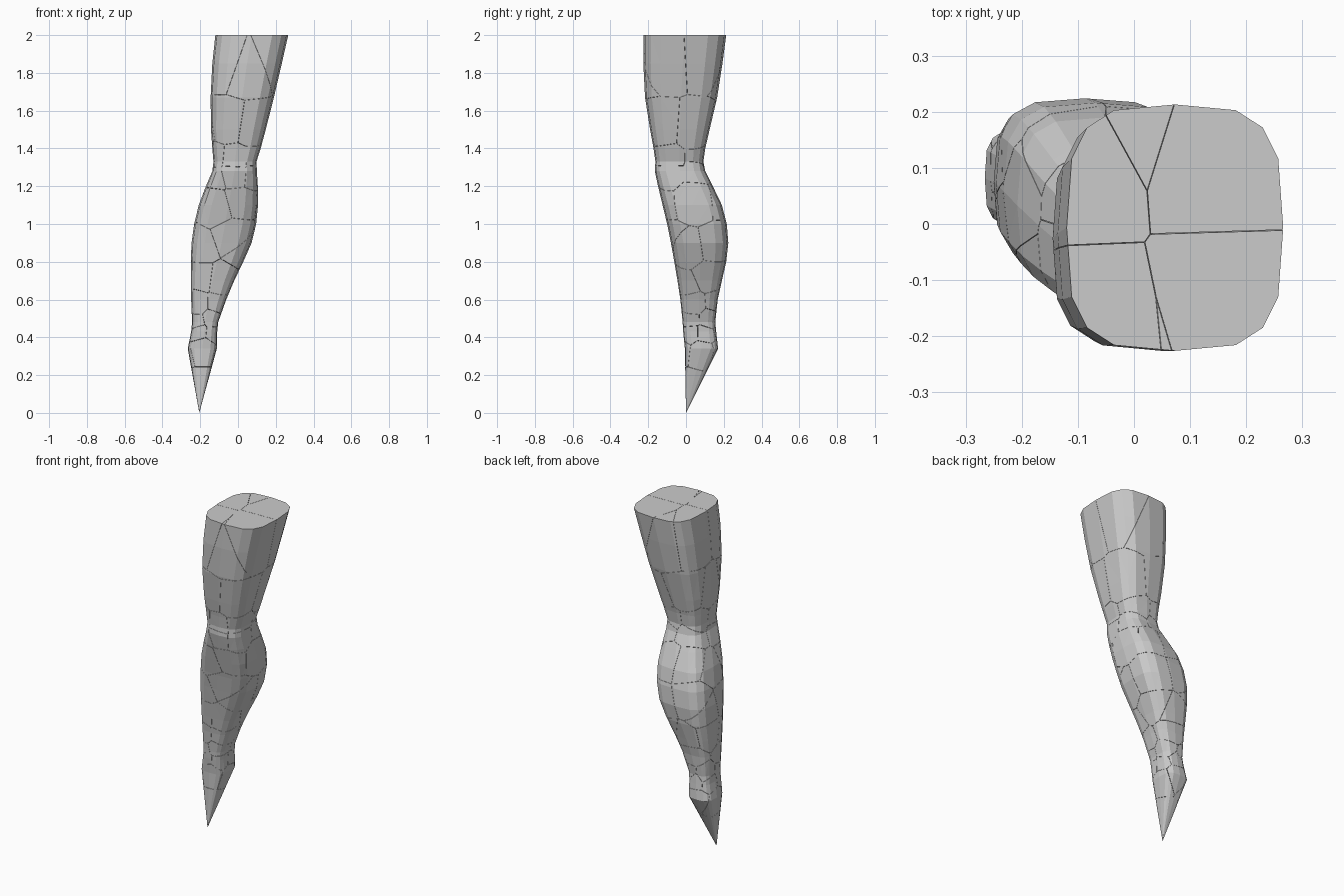
import bpy, bmesh, math, random
from mathutils import Vector

if "Cube" in bpy.data.objects:
    bpy.data.objects.remove(bpy.data.objects["Cube"])

random.seed(4)

# Leg silhouette: z, x min, x max, y min, y max
RINGS = [
    (2.00, -.120, .266, -.226, .213), (1.85, -.136, .232, -.226, .193),
    (1.67, -.145, .190, -.217, .165), (1.50, -.143, .147, -.190, .125),
    (1.40, -.136, .120, -.172, .102), (1.33, -.130, .098, -.162, .092),
    (1.28, -.136, .100, -.165, .102), (1.20, -.170, .105, -.148, .142),
    (1.10, -.208, .106, -.124, .190), (1.00, -.232, .096, -.100, .216),
    (0.90, -.246, .072, -.080, .224), (0.80, -.250, .028, -.062, .213),
    (0.70, -.250, -.020, -.045, .190), (0.60, -.248, -.062, -.030, .168),
    (0.48, -.243, -.105, -.018, .155), (0.43, -.248, -.110, -.015, .160),
    (0.34, -.266, -.112, -.006, .170)]
TIP = Vector((-.205, 0, 0))
SIDES = 16


def section(ring, scale=1.0):
    """Rounded-square cross-section filling the ring's extents."""
    z, x0, x1, y0, y1 = ring
    pts = []
    for i in range(SIDES):
        a = 2 * math.pi * i / SIDES
        c, s = math.cos(a), math.sin(a)
        u = math.copysign(abs(c) ** .6, c)
        v = math.copysign(abs(s) ** .6, s)
        pts.append(Vector(((x0 + x1) / 2 + u * scale * (x1 - x0) / 2,
                           (y0 + y1) / 2 + v * scale * (y1 - y0) / 2, z)))
    return pts


# Solid leg, lofted from thigh to pointed foot
leg = bmesh.new()
loops = [[leg.verts.new(p) for p in section(r)] for r in RINGS]
tip = leg.verts.new(TIP)
leg.faces.new(loops[0])
for a, b in zip(loops, loops[1:]):
    for i in range(SIDES):
        j = (i + 1) % SIDES
        leg.faces.new((a[i], b[i], b[j], a[j]))
for i in range(SIDES):
    leg.faces.new((loops[-1][i], tip, loops[-1][(i + 1) % SIDES]))
bmesh.ops.recalc_face_normals(leg, faces=leg.faces)
bmesh.ops.triangulate(leg, faces=[f for f in leg.faces if len(f.verts) == 4])

# Shard centres: ring index and count, denser at knee and ankle
seeds = []
for k, count in ((1, 6), (3, 5), (5, 5), (6, 5), (8, 6), (10, 6),
                 (12, 5), (13, 3), (14, 4), (15, 5), (16, 4)):
    pts = section(RINGS[k], .7)
    start = random.randrange(SIDES)
    for n in range(count):
        p = pts[(start + round(n * SIDES / count)) % SIDES].copy()
        j = .012 if k in (5, 6, 14, 15, 16) else .04
        seeds.append(p + Vector((random.uniform(-j, j) / 2,
                                 random.uniform(-j, j) / 2,
                                 random.uniform(-j, j))))
seeds.append(TIP + Vector((.02, .03, .14)))

# Cracked shards: cut the leg halfway towards every neighbouring centre
GAP = .0006
for n, seed in enumerate(seeds):
    bm = leg.copy()
    for other in sorted((s for s in seeds if s is not seed),
                        key=lambda s: (s - seed).length):
        d = (other - seed).normalized()
        co = (seed + other) / 2 - d * GAP
        if not any((v.co - co).dot(d) > 0 for v in bm.verts):
            continue
        cut = bmesh.ops.bisect_plane(
            bm, geom=bm.verts[:] + bm.edges[:] + bm.faces[:], dist=1e-6,
            plane_co=co, plane_no=d, clear_outer=True)
        rim = [e for e in cut["geom_cut"] if isinstance(e, bmesh.types.BMEdge)]
        bmesh.ops.holes_fill(bm, edges=rim, sides=0)
    if bm.faces:
        bmesh.ops.recalc_face_normals(bm, faces=bm.faces)
        name = f"leg_shard_{n + 1:02d}"
        mesh = bpy.data.meshes.new(name)
        bm.to_mesh(mesh)
        bpy.context.collection.objects.link(bpy.data.objects.new(name, mesh))
    bm.free()
leg.free()
